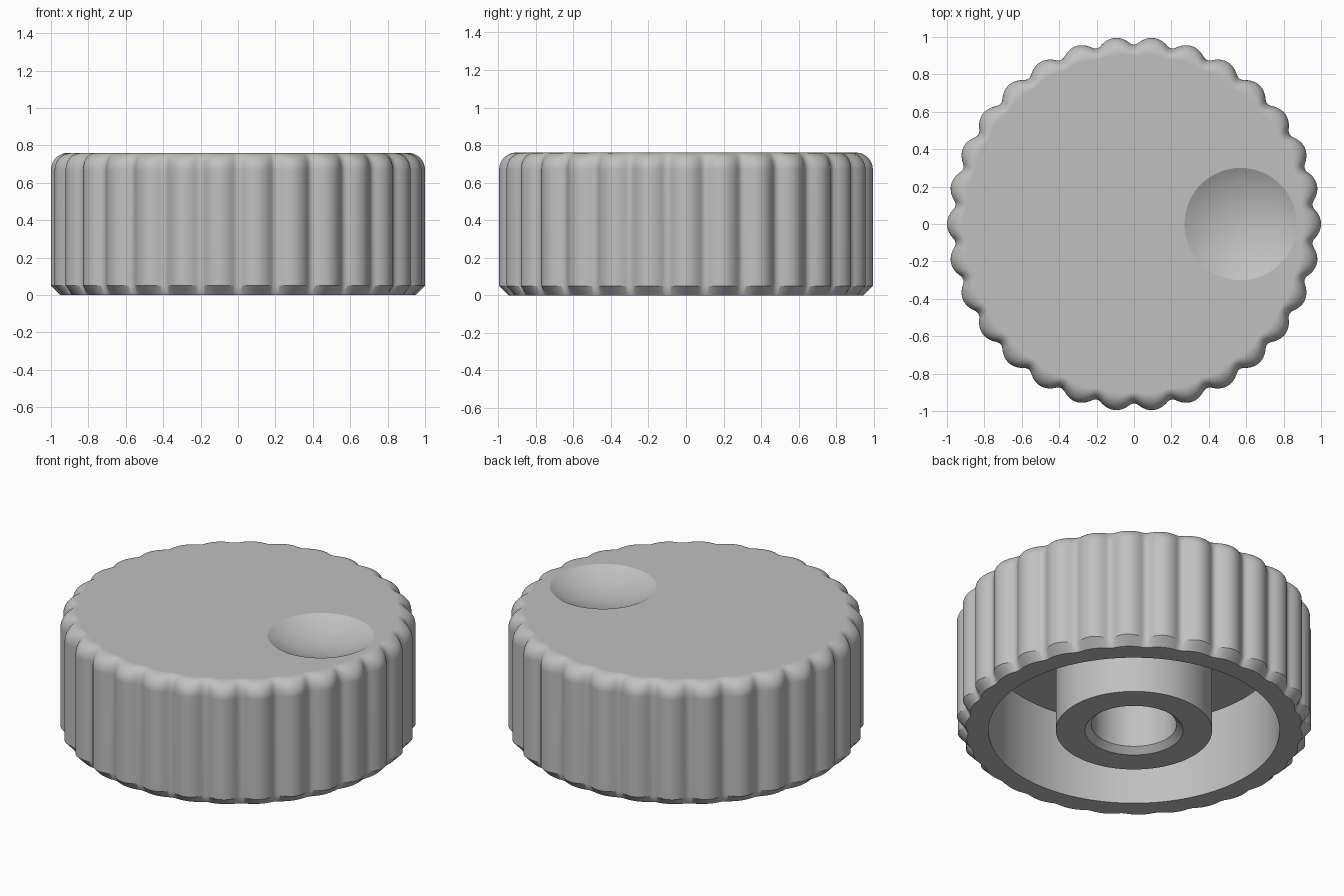
import bpy, bmesh, math

old = bpy.data.objects.get("Cube")
if old:
    bpy.data.objects.remove(old, do_unlink=True)

LOBES, STEPS = 30, 24          # grip lobes, segments per lobe
HEIGHT, DEPTH = 0.76, 0.04     # knob height, groove depth
ROUND = 0.09                   # top edge rounding

grey = bpy.data.materials.new("plain grey")
grey.use_nodes = True
colour = (0.53, 0.53, 0.53, 1)
grey.diffuse_color = colour
grey.node_tree.nodes["Principled BSDF"].inputs["Base Color"].default_value = colour


def groove(j):
    """0 on a lobe crest, 1 in a valley: a round lobe with a small fillet."""
    half, turn = STEPS / 2, 0.75
    u = abs((j + half) % STEPS - half) / half
    return u * u / turn if u < turn else 1 - (1 - u) ** 2 / (1 - turn)


def lathe(name, profile):
    """Spin (radius, z, groove strength) rings and cap both ends."""
    bm = bmesh.new()
    count = LOBES * STEPS
    rings = []
    for r, z, k in profile:
        ring = []
        for j in range(count):
            a = 2 * math.pi * j / count
            rr = r - DEPTH * k * groove(j)
            ring.append(bm.verts.new((rr * math.cos(a), rr * math.sin(a), z)))
        rings.append(ring)
    for low, high in zip(rings, rings[1:]):
        for j in range(count):
            n = (j + 1) % count
            bm.faces.new((low[j], low[n], high[n], high[j]))
    bm.faces.new(rings[0])
    bm.faces.new(rings[-1])
    bmesh.ops.recalc_face_normals(bm, faces=bm.faces)
    mesh = bpy.data.meshes.new(name)
    bm.to_mesh(mesh)
    bm.free()
    obj = bpy.data.objects.new(name, mesh)
    bpy.context.collection.objects.link(obj)
    mesh.materials.append(grey)
    return obj


# Underside: shaft hole, chamfered boss, hollow cavity, bottom rim
profile = [(0.24, 0.52, 0), (0.24, 0.035, 0), (0.277, 0, 0), (0.44, 0, 0),
           (0.44, 0.52, 0), (0.82, 0.52, 0), (0.82, 0, 0)]
# Chamfered foot and ribbed wall
profile += [(0.95, 0, 0.35), (1, 0.05, 1)]
# Rounded top edge, where the grooves fade out
for i in range(13):
    a = math.pi / 2 * i / 12
    profile.append((1 - ROUND * (1 - math.cos(a)),
                    HEIGHT - ROUND * (1 - math.sin(a)),
                    1 - 0.75 * (1 - math.cos(a))))
knob = lathe("knob_body", profile)

# Finger dimple cut into the top
rim, sink = 0.3, 0.08
radius = (rim ** 2 + sink ** 2) / (2 * sink)
bpy.ops.mesh.primitive_uv_sphere_add(segments=96, ring_count=96, radius=radius,
                                     location=(0.57, 0, HEIGHT - sink + radius))
cutter = bpy.context.object
cutter.name = "dimple_cutter"
cutter.hide_render = True
cutter.data.materials.append(grey)

bpy.ops.object.select_all(action="DESELECT")
knob.select_set(True)
bpy.context.view_layer.objects.active = knob
cut = knob.modifiers.new("finger_dimple", "BOOLEAN")
cut.operation = "DIFFERENCE"
cut.solver = "EXACT"
cut.object = cutter
bpy.ops.object.modifier_apply(modifier=cut.name)
bpy.data.objects.remove(cutter, do_unlink=True)

# Smooth shading with crisp edges
bpy.ops.object.shade_smooth_by_angle(angle=math.radians(28))
weighted = knob.modifiers.new("weighted_normals", "WEIGHTED_NORMAL")
weighted.keep_sharp = True
